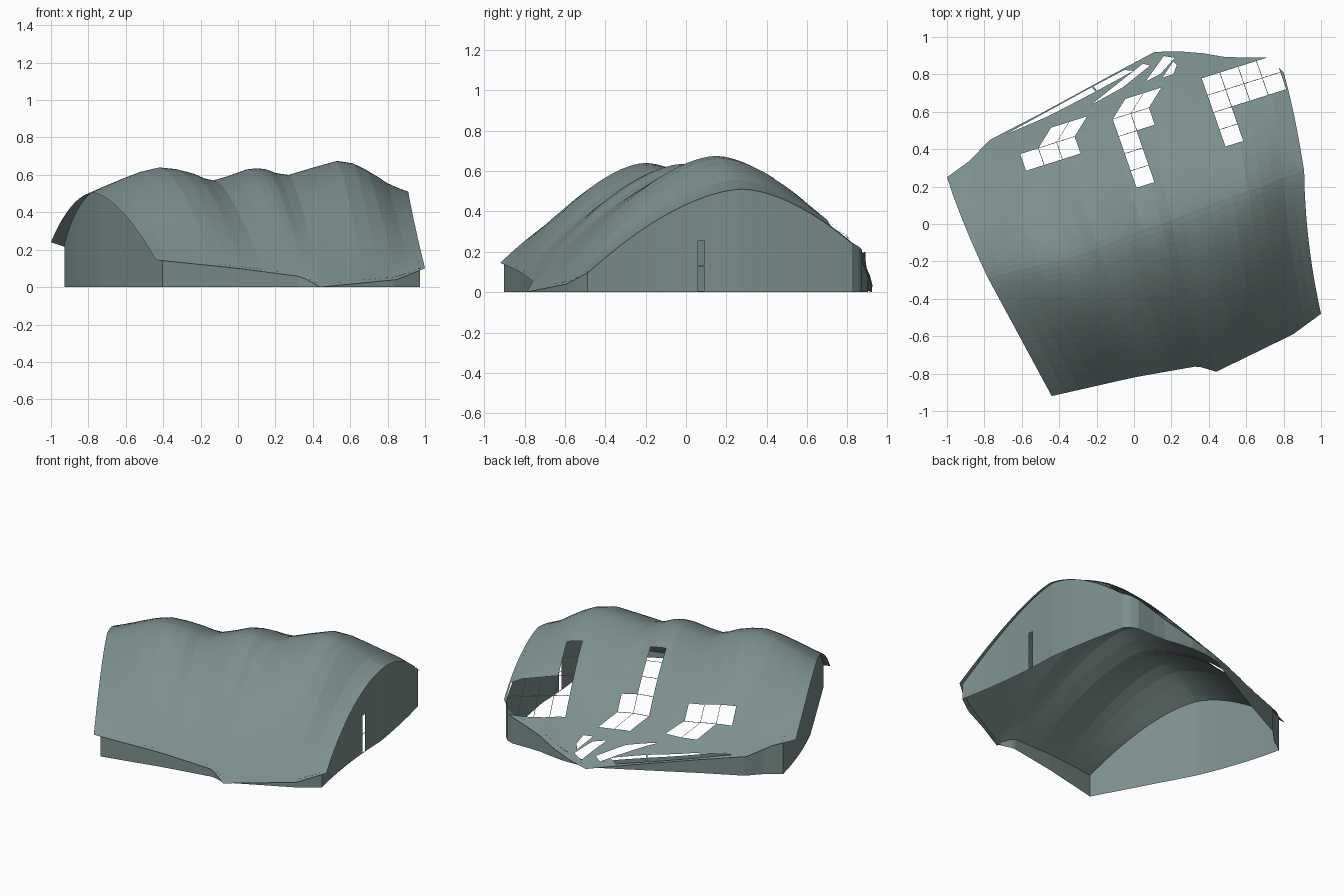
import bpy, bmesh
from mathutils import Vector

old = bpy.data.objects.get("Cube")
if old:
    bpy.data.objects.remove(old, do_unlink=True)

# One grey-green cladding colour
mat = bpy.data.materials.new("grey_green_cladding")
mat.use_nodes = True
COLOR = (0.20, 0.275, 0.265, 1)
mat.diffuse_color = COLOR
mat.node_tree.nodes["Principled BSDF"].inputs["Base Color"].default_value = COLOR

# Crest line, front eave and back eave of the shell
CREST = [Vector(p) for p in (
    (-.78, -.29, .505), (-.6, -.24, .585), (-.42, -.2, .64), (-.25, -.15, .61),
    (-.13, -.1, .57), (.05, -.03, .63), (.15, 0, .63), (.27, .05, .60),
    (.53, .15, .675), (.68, .2, .63), (.8, .25, .555), (.91, .28, .51))]
FRONT = [(-.44, -.92, .145), (0, -.82, .1), (.34, -.76, .055),
         (.44, -.79, 0), (.85, -.59, .04), (1, -.48, .1)]
BACK = [(-1, .25, .24), (-.82, .38, .18), (-.77, .45, .14), (-.5, .59, .1),
        (-.05, .835, .03), (.11, .92, 0), (.3, .925, .05), (.5, .89, .13),
        (.72, .89, .2), (.8, .81, .25)]
# Where each arch lands on the two eaves (x only)
FRONT_X = [-.44, -.3, -.13, .02, .13, .29, .36, .44, .68, .85, .92, 1]
BACK_X = [-1, -.77, -.65, -.5, -.38, -.2, -.05, .11, .37, .58, .72, .8]
LAST = len(CREST) - 1


def on_line(line, x):
    for a, b in zip(line, line[1:]):
        if x <= b[0] + 1e-6:
            return Vector(a).lerp(Vector(b), (x - a[0]) / (b[0] - a[0]))
    return Vector(line[-1])


def crest(i, t):
    p = [CREST[min(max(k, 0), LAST)] for k in range(i - 1, i + 3)]
    return 0.5 * (2 * p[1] + t * (p[2] - p[0])
                  + t * t * (2 * p[0] - 5 * p[1] + 4 * p[2] - p[3])
                  + t ** 3 * (3 * p[1] - p[0] - 3 * p[2] + p[3]))


def shell(u, v):
    """Point on the roof: u runs end to end, v from front (-1) to back (1)."""
    i = min(int(u), LAST - 1)
    t = u - i
    top = crest(i, t)
    front = on_line(FRONT, FRONT_X[i] * (1 - t) + FRONT_X[i + 1] * t)
    back = on_line(BACK, BACK_X[i] * (1 - t) + BACK_X[i + 1] * t)
    if v > 0:
        foot = back
        p = top + v * (back - front) / 2 + v * v * ((back + front) / 2 - top)
        f = (p - top).xy.length / (foot - top).xy.length
    else:
        # The front slope sags inwards towards the left end
        foot, f = front, -v
        p = top.lerp(front, f)
        p.x -= .08 * f * (1 - f) * u / LAST
    p.z = max(0, top.z - (top.z - foot.z) * f ** 1.68)
    return p


def span(a, b, n):
    return [a + (b - a) * k / n for k in range(n + 1)]


def grid(rows):
    bm = bmesh.new()
    vs = [[bm.verts.new(p) for p in r] for r in rows]
    for r, s in zip(vs, vs[1:]):
        for k in range(len(r) - 1):
            bm.faces.new((r[k], s[k], s[k + 1], r[k + 1]))
    return bm


def cut(bm, poly, a=0, b=1, scale=0.97):
    """Open a convex hole, given in the plane of axes a and b."""
    mid = sum((Vector(p) for p in poly), Vector((0, 0))) / len(poly)
    poly = [mid + (Vector(p) - mid) * scale for p in poly]
    lo = [min(p[k] for p in poly) for k in (0, 1)]
    hi = [max(p[k] for p in poly) for k in (0, 1)]

    def near():
        out = []
        for f in bm.faces:
            if all(max(v.co[ax] for v in f.verts) >= lo[k] and
                   min(v.co[ax] for v in f.verts) <= hi[k]
                   for k, ax in ((0, a), (1, b))):
                out.append(f)
        return out

    planes = []
    for p, q in zip(poly, poly[1:] + poly[:1]):
        n = Vector((q.y - p.y, p.x - q.x))
        if n.dot(mid - p) > 0:
            n = -n
        co, no = Vector(), Vector()
        co[a], co[b], no[a], no[b] = p.x, p.y, n.x, n.y
        planes.append((co, no.normalized()))
    for co, no in planes:
        faces = near()
        geom = faces + list({e for f in faces for e in f.edges}) \
            + list({v for f in faces for v in f.verts})
        bmesh.ops.bisect_plane(bm, geom=geom, dist=1e-5, plane_co=co, plane_no=no)
    gone = [f for f in near()
            if all((f.calc_center_median() - co).dot(no) < 0 for co, no in planes)]
    bmesh.ops.delete(bm, geom=gone, context='FACES')


def finish(bm, name):
    me = bpy.data.meshes.new(name)
    bm.to_mesh(me)
    bm.free()
    me.materials.append(mat)
    ob = bpy.data.objects.new(name, me)
    bpy.context.collection.objects.link(ob)


# Rippled roof shell
roof = grid([[shell(u, v) for v in span(-1, 1, 44)] for u in span(0, LAST, LAST * 2)])

# Stepped groups of square skylights: origin, then (column, first row, last row).
# Row -1 lies past the fold and leans the other way.
ACROSS, DOWN, UP = Vector((.098, .031)), Vector((.032, -.092)), Vector((.068, .11))
SKYLIGHTS = [
    ((.36, .78), [(0, 0, 3), (1, 0, 1), (2, 0, 1), (3, 0, 1)]),
    ((-.115, .56), [(0, -1, 3), (1, -1, 0)]),
    ((-.61, .375), [(0, 0, 0), (1, -1, 0), (2, -1, 0)])]
for origin, columns in SKYLIGHTS:
    for col, first, last in columns:
        for row in range(first, last + 1):
            c = Vector(origin) + col * ACROSS + max(row, 0) * DOWN
            side = UP if row < 0 else DOWN
            cut(roof, [c, c + ACROSS, c + ACROSS + side, c + side])

# Long slanted lights above the back eave
for poly in ([(-.7, .472), (-.46, .575), (-.2, .71), (-.22, .735)],
             [(-.2, .71), (-.22, .735), (-.05, .825), (.0, .82)],
             [(-.24, .63), (-.06, .73), (.09, .85), (.05, .86)],
             [(.06, .76), (.14, .8), (.22, .89), (.16, .9)],
             [(.15, .78), (.21, .8), (.23, .85), (.21, .87)]):
    cut(roof, poly)
finish(roof, "roof_shell")

# Upright walls, set in a little from the roof edge
U0, U1, V0, V1 = .3, LAST - .32, -.985, .97


def wall(points):
    return grid([[Vector((p.x, p.y, 0)), p] for p in points])


finish(wall([shell(U0, v) for v in span(V0, V1, 40)]), "right_end_wall")
finish(wall([shell(u, V0) for u in span(U0, U1, 24)]), "front_base_wall")
finish(wall([shell(u, V1) for u in span(U0, U1, 24)]), "back_base_wall")

# Left end wall with a narrow two-part doorway
left = wall([shell(U1, v) for v in span(V0, V1, 40)])
for z0, z1 in ((.005, .128), (.132, .255)):
    cut(left, [(.06, z0), (.09, z0), (.09, z1), (.06, z1)], 1, 2, 1)
finish(left, "left_end_wall")
